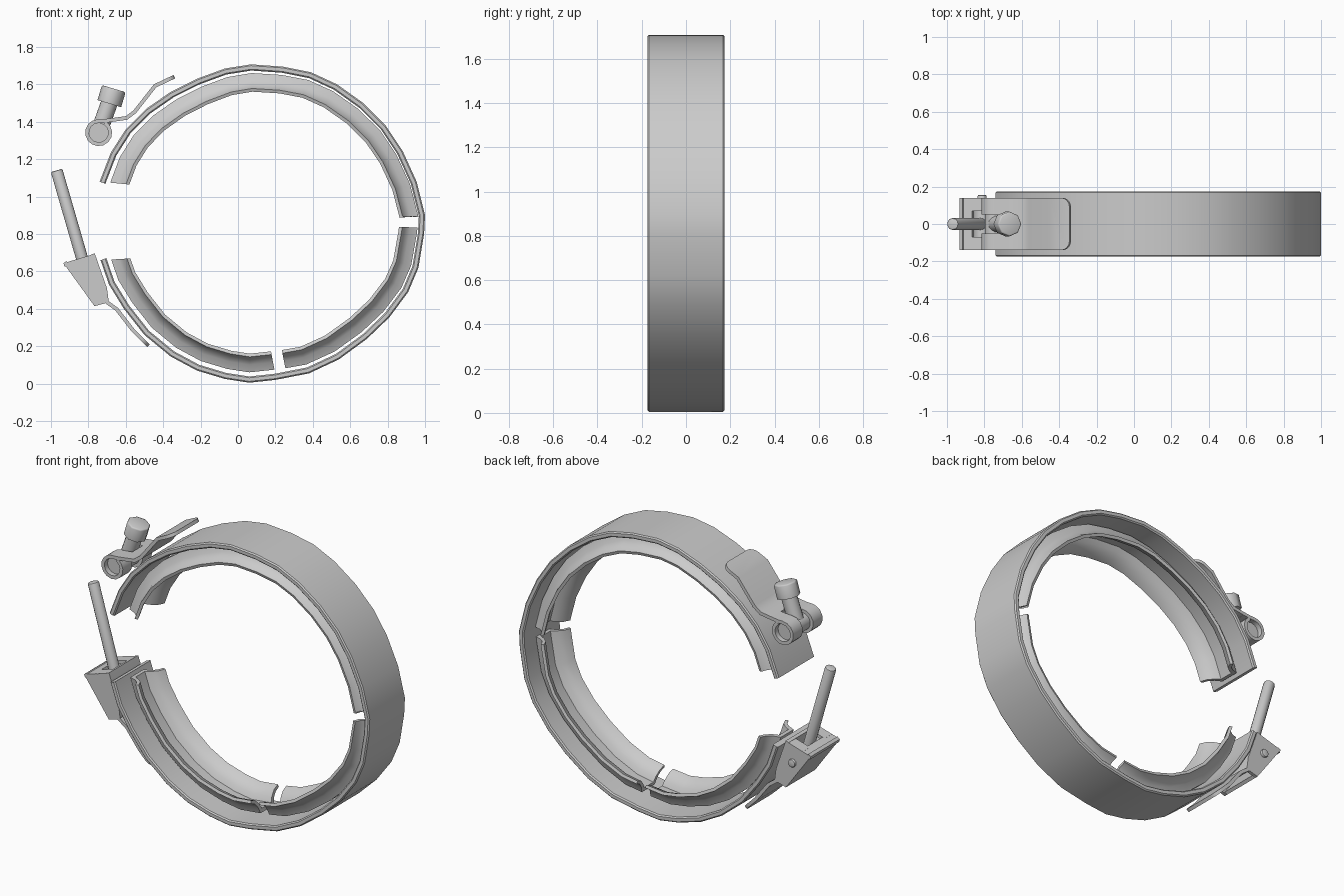
import bpy, bmesh, math
from mathutils import Vector

if "Cube" in bpy.data.objects:
    bpy.data.objects.remove(bpy.data.objects["Cube"])


def finish(name, bm, angle=35):
    bmesh.ops.recalc_face_normals(bm, faces=bm.faces[:])
    me = bpy.data.meshes.new(name)
    bm.to_mesh(me)
    bm.free()
    ob = bpy.data.objects.new(name, me)
    bpy.context.collection.objects.link(ob)
    bpy.ops.object.select_all(action='DESELECT')
    ob.select_set(True)
    bpy.context.view_layer.objects.active = ob
    bpy.ops.object.shade_smooth_by_angle(angle=math.radians(angle))
    return ob


def sub_path(path, a, b):
    """Part of a polyline between fractional indices a and b."""
    def at(t):
        i = min(int(t), len(path) - 2)
        return path[i].lerp(path[i + 1], t - i)
    return [at(a)] + [path[i] for i in range(int(a) + 1, math.ceil(b))] + [at(b)]


def sweep(name, path, profile, round_end=None, shift=(0, 0), skew=(0, 0)):
    """Sweep a closed (depth, y) profile along an XZ path; depth goes to the right of travel.
    shift moves the depth from start to end, skew slants the two end cuts."""
    pts = [Vector(p) for p in path]
    bm = bmesh.new()
    rings = []
    last = len(pts) - 1
    for i, p in enumerate(pts):
        d0 = (p - pts[i - 1]).normalized() if i else None
        d1 = (pts[i + 1] - p).normalized() if i < last else None
        d0, d1 = d0 or d1, d1 or d0
        t = (d0 + d1).normalized()
        n = Vector((t.y, -t.x)) / max(t.dot(d0), 0.5)
        n += t * (skew[0] if i == 0 else skew[1] if i == last else 0)
        s = shift[0] + (shift[1] - shift[0]) * i / last
        rings.append([bm.verts.new((p.x + n.x * (d + s), y, p.y + n.y * (d + s))) for d, y in profile])
    k = len(profile)
    for a, b in zip(rings, rings[1:]):
        for j in range(k):
            bm.faces.new((a[j], a[(j + 1) % k], b[(j + 1) % k], b[j]))
    bm.faces.new(rings[0])
    bm.faces.new(rings[-1][::-1])
    if round_end is not None:
        r = rings[round_end]
        edges = [bm.edges.get((r[1], r[2])), bm.edges.get((r[3], r[0]))]
        bmesh.ops.bevel(bm, geom=edges, offset=0.05, segments=4, profile=0.5, affect='EDGES')
    return finish(name, bm)


def strip(y0, y1, t):
    return [(0, y0), (0, y1), (t, y1), (t, y0)]


def rod(name, p, q, r, sides=16, bevel=0.0, angle=35):
    p, q = Vector(p), Vector(q)
    d = q - p
    bm = bmesh.new()
    bmesh.ops.create_cone(bm, cap_ends=True, segments=sides, radius1=r, radius2=r, depth=d.length)
    if bevel:
        top = [e for e in bm.edges if all(v.co.z > 0 for v in e.verts)]
        bmesh.ops.bevel(bm, geom=top, offset=bevel, segments=2, profile=0.5, affect='EDGES')
    ob = finish(name, bm, angle)
    ob.rotation_mode = 'QUATERNION'
    ob.rotation_quaternion = d.to_track_quat('Z', 'Y')
    ob.location = (p + q) / 2
    return ob


def plate(name, outline, y0, y1):
    bm = bmesh.new()
    f = bm.faces.new([bm.verts.new((x, y0, z)) for x, z in outline])
    ext = bmesh.ops.extrude_face_region(bm, geom=[f])
    for v in ext['geom']:
        if isinstance(v, bmesh.types.BMVert):
            v.co.y = y1
    return finish(name, bm)


# outer band, slightly sprung open
ring = [Vector(p) for p in (
    (-.74, 1.08), (-.68, 1.235), (-.60, 1.36), (-.49, 1.47), (-.36, 1.56), (-.22, 1.63),
    (-.07, 1.685), (.07, 1.707), (.24, 1.695), (.39, 1.665), (.53, 1.60), (.67, 1.50),
    (.79, 1.38), (.88, 1.245), (.955, 1.08), (1.0, .90), (.995, .80), (.965, .62),
    (.91, .49), (.81, .355), (.69, .24), (.54, .13), (.38, .055), (.20, .02), (.06, .005),
    (-.07, .025), (-.22, .07), (-.36, .145), (-.50, .26), (-.61, .40), (-.69, .53), (-.735, .66))]
e = .007
rim = [(0, e - .175), (0, .175 - e), (e, .175), (.033 - e, .175),
       (.033, .175 - e), (.033, e - .175), (.033 - e, -.175), (e, -.175)]
sweep("outer_band", ring, rim)

# three flared channel segments inside the band
half = [(.055, .062), (.095, .077), (.122, .099), (.137, .134),
        (.154, .128), (.138, .088), (.105, .058), (.077, .044)]
channel = half + [(d, -y) for d, y in reversed(half)]
for nm, a, b, shift, skew in (("upper", 0, 15.1, (0, -.02), (.28, 0)),
                              ("right", 15.68, 22.65, (-.018, -.004), (0, 0)),
                              ("lower", 22.97, 31, (0, 0), (0, -.28))):
    sweep(nm + "_channel_segment", sub_path(ring, a, b), channel, None, shift, skew)

# upper strap with a looped, slotted end
cx, cz, R = -.745, 1.342, .072
loop = [(cx + R * math.cos(math.radians(a)), cz + R * math.sin(math.radians(a)))
        for a in range(55, -271, -25)]
for nm, y0, y1 in (("front", -.14, -.05), ("back", .05, .14)):
    sweep(nm + "_knuckle", loop + [(-.72, 1.414), (-.67, 1.42)], strip(y0, y1, .02))
sweep("upper_strap", [(-.672, 1.42), (-.60, 1.43), (-.56, 1.46), (-.45, 1.60), (-.345, 1.65)],
      strip(-.14, .14, .02), -1)

# cross pin and nut in the loop
rod("loop_pin", (cx, -.11, cz), (cx, .11, cz), .052)
rod("nut_sleeve", (cx, 0, cz), (-.683, 0, 1.515), .045)
rod("nut_head", (-.688, 0, 1.497), (-.664, 0, 1.577), .066, 8, .008, 50)

# lower strap and hollow wedge bracket with a slotted top
sweep("lower_strap", [(-.485, .195), (-.57, .28), (-.655, .39), (-.71, .43), (-.72, .505), (-.785, .69)],
      strip(-.14, .14, .02), 0)
wedge = [(-.933, .644), (-.778, .69), (-.71, .505), (-.71, .43), (-.767, .414)]
for nm, s in (("front", -1), ("back", 1)):
    plate(nm + "_bracket_side", wedge, s * .12, s * .14)
    ys = sorted((s * .07, s * .139))
    sweep(nm + "_bracket_rim", [(-.88, .66), (-.778, .69)], strip(ys[0], ys[1], .02))
sweep("bracket_top", [(-.933, .644), (-.865, .664)], strip(-.139, .139, .02))
sweep("bracket_face", [(-.767, .414), (-.933, .644)], strip(-.139, .139, .02))
rod("trunnion", (-.812, -.12, .585), (-.812, .12, .585), .045)
rod("trunnion_rivet", (-.812, .12, .575), (-.812, .155, .575), .024, 12, .006)

# threaded bolt
rod("bolt", (-.805, 0, .57), (-.97, 0, 1.14), .032, 12, .008)
